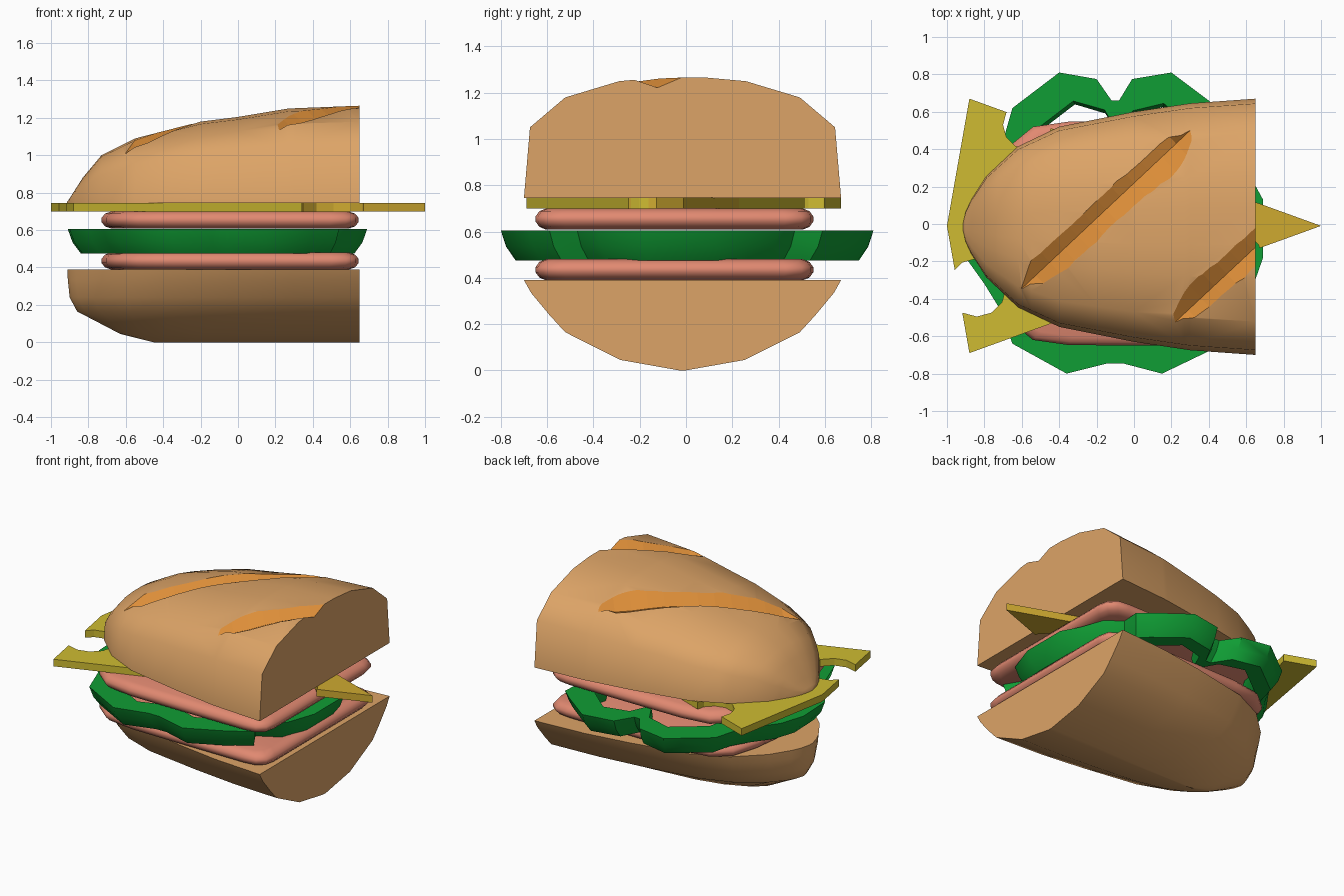
import bpy, bmesh, math
from mathutils import Vector

if "Cube" in bpy.data.objects:
    bpy.data.objects.remove(bpy.data.objects["Cube"])


def material(name, rgb):
    m = bpy.data.materials.new(name)
    m.diffuse_color = (*rgb, 1)
    m.use_nodes = True
    m.node_tree.nodes["Principled BSDF"].inputs["Base Color"].default_value = m.diffuse_color
    return m


BUN = material("bread crust", (0.72, 0.37, 0.135))
SCORE = material("scored crust", (0.72, 0.27, 0.04))
HAM = material("ham pink", (0.75, 0.25, 0.165))
LEAF = material("lettuce green", (0.005, 0.34, 0.035))
CHEESE = material("cheese yellow", (0.62, 0.50, 0.032))
GOLD = material("cheese gold", (0.62, 0.40, 0.030))


def loft(name, rings, mats, loop=False, angle=None):
    """Skin closed rings of points; cap the ends unless looped."""
    bm = bmesh.new()
    vs = [[bm.verts.new(p) for p in r] for r in rings]
    n = len(rings[0])
    for i in range(len(vs) - (0 if loop else 1)):
        a, b = vs[i], vs[(i + 1) % len(vs)]
        for j in range(n):
            k = (j + 1) % n
            bm.faces.new((a[j], a[k], b[k], b[j]))
    if not loop:
        bm.faces.new(vs[0])
        bm.faces.new(vs[-1])
    bmesh.ops.recalc_face_normals(bm, faces=bm.faces)
    me = bpy.data.meshes.new(name)
    bm.to_mesh(me)
    bm.free()
    ob = bpy.data.objects.new(name, me)
    bpy.context.collection.objects.link(ob)
    for m in mats:
        me.materials.append(m)
    if angle:
        smooth(ob, angle)
    return ob


def select(ob):
    bpy.ops.object.select_all(action='DESELECT')
    ob.select_set(True)
    bpy.context.view_layer.objects.active = ob


def smooth(ob, angle):
    select(ob)
    bpy.ops.object.shade_smooth_by_angle(angle=math.radians(angle))


def cut(ob, cutter):
    cutter.hide_render = True
    mod = ob.modifiers.new("cut", 'BOOLEAN')
    mod.operation = 'DIFFERENCE'
    mod.solver = 'EXACT'
    mod.object = cutter
    select(ob)
    bpy.ops.object.modifier_apply(modifier=mod.name)
    bpy.data.objects.remove(cutter)


def interp(table, t):
    if t <= table[0][0]:
        return table[0][1]
    for (a, fa), (b, fb) in zip(table, table[1:]):
        if t <= b:
            return fa + (fb - fa) * (t - a) / (b - a)
    return table[-1][1]


# Shared bun plan (half width along x), crown height, crown cross-section
CY, BASE, END = -0.015, 0.745, 0.65
WIDTH = [(-0.915, 0.015), (-0.9, 0.08), (-0.87, 0.145), (-0.79, 0.27), (-0.62, 0.43),
         (-0.4, 0.535), (0, 0.615), (0.3, 0.66), (0.65, 0.685)]
HEIGHT = [(-0.915, 0.004), (-0.9, 0.025), (-0.83, 0.135), (-0.73, 0.255), (-0.55, 0.345),
          (-0.2, 0.435), (0, 0.46), (0.27, 0.505), (0.65, 0.52)]
SECTION = [(0.15, 1), (0.40, 0.97), (0.74, 0.835), (0.962, 0.587), (1, 0)]


def crown(x, y):
    v = abs(y - CY) / interp(WIDTH, x)
    return BASE + interp(HEIGHT, x) * interp(SECTION, v)


# Top bun: cross-section swept to the nose
rings = []
for x in sorted({p[0] for p in WIDTH + HEIGHT}):
    w, h = interp(WIDTH, x), interp(HEIGHT, x)
    right = [(x, CY + v * w, BASE + u * h) for v, u in SECTION]
    left = [(x, CY - v * w, BASE + u * h) for v, u in reversed(SECTION)]
    rings.append(left + right)
top_bun = loft("top_bun", rings, (BUN, SCORE))


# Diagonal V-shaped scores cut into the crown
def score(start, end, full):
    a, b = Vector(start), Vector(end)
    d = (b - a).normalized()
    side = Vector((-d.y, d.x))
    rings = []
    for i in range(13):
        t = i / 12
        k = interp([(0, 0), (full, 1), (1 - full, 1), (1, 0)], t)
        c, hw = a.lerp(b, t), 0.015 + 0.068 * k
        ring = [(c.x, c.y, crown(c.x, c.y) - 0.042 * k)]
        for s in (1, -1):
            rail, wing = c + side * hw * s, c + side * 2 * hw * s
            ring.append((wing.x, wing.y, crown(rail.x, rail.y) + 0.05))
        rings.append(ring)
    cutter = loft("score_cutter", rings, (BUN, SCORE))
    for p in cutter.data.polygons:
        p.material_index = 1
    cut(top_bun, cutter)


score((-0.6, -0.345), (0.3, 0.5), 0.1)
score((0.22, -0.525), (1.05, 0.25), 0.1)
smooth(top_bun, 50)
for p in top_bun.data.polygons:
    if p.material_index == 1:
        p.use_smooth = False

# Bottom bun: the plan shrinks level by level to a keel
LEVELS = [(0.39, -0.912, 1), (0.335, -0.91, 0.955), (0.24, -0.9, 0.84),
          (0.165, -0.86, 0.74), (0.045, -0.63, 0.39), (0.0, -0.45, 0.02)]
rings = []
for z, tip, s in LEVELS:
    half = [(END + (x - END) * (tip - END) / (-0.915 - END), w * s) for x, w in WIDTH]
    rings.append([(x, CY + w, z) for x, w in half]
                 + [(x, CY - w, z) for x, w in reversed(half)])
loft("bottom_bun", rings, (BUN,), angle=50)

# Ham slices with rounded rims
HALF = [(0.645, 0.48), (0.63, 0.55), (0.58, 0.59), (0.5, 0.6), (0, 0.6), (-0.35, 0.597),
        (-0.54, 0.57), (-0.65, 0.48), (-0.705, 0.3), (-0.73, 0.1)]
PLAN = HALF + [(x, -y) for x, y in reversed(HALF)]
RIM = [(0, 0.05), (0.012, 0.018), (0.035, 0), (0.057, 0), (0.08, 0.018), (0.092, 0.05)]
for name, z0 in (("lower_ham", 0.389), ("upper_ham", 0.608)):
    rings = [[(-0.04 + (x + 0.04) * (1 - i / 0.65), -0.05 + y * (1 - i / 0.65), z0 + z)
              for x, y in PLAN] for z, i in RIM]
    loft(name, rings, (HAM,), angle=50)

# Lettuce: wavy ring leaning outward
LEAF_EDGE = [(0.69, 0.13), (0.63, 0.24), (0.57, 0.4), (0.47, 0.47), (0.48, 0.59), (0.4, 0.66),
             (0.2, 0.81), (-0.01, 0.775), (-0.08, 0.66), (-0.12, 0.66), (-0.2, 0.775),
             (-0.4, 0.81), (-0.65, 0.62), (-0.69, 0.48), (-0.76, 0.36), (-0.86, 0.22),
             (-0.91, 0.06), (-0.9, -0.18), (-0.8, -0.32), (-0.72, -0.45), (-0.65, -0.64),
             (-0.36, -0.8), (-0.14, -0.745), (-0.06, -0.745), (0.15, -0.8), (0.4, -0.68),
             (0.54, -0.59), (0.47, -0.47), (0.62, -0.38), (0.69, -0.18)]
RIB = [(0.0, 0.605), (0.025, 0.535), (0.07, 0.475), (0.17, 0.475), (0.19, 0.54), (0.17, 0.605)]
rings = []
for inset, z in RIB:
    ring = []
    for x, y in LEAF_EDGE:
        r = math.hypot(x, y)
        ring.append((x * (1 - inset / r), y * (1 - inset / r), z))
    rings.append(ring)
loft("lettuce", rings, (LEAF,), loop=True, angle=45)

# Cheese wedge with round bites, gold toward the point
WEDGE = [(1.0, -0.01), (-0.88, 0.67), (-1.0, -0.01), (-0.88, -0.69)]
cheese = loft("cheese", [[(x, y, z) for x, y in WEDGE] for z in (0.699, 0.746)], (CHEESE, GOLD))
for x, y, r in ((-0.84, -0.34, 0.155), (-0.57, 0.53, 0.13), (0.51, -0.2, 0.18)):
    circle = [(x + r * math.cos(a * math.pi / 6), y + r * math.sin(a * math.pi / 6))
              for a in range(12)]
    cut(cheese, loft("bite_cutter", [[(*p, z) for p in circle] for z in (0.6, 0.85)], (CHEESE,)))
bm = bmesh.new()
bm.from_mesh(cheese.data)
bmesh.ops.bisect_plane(bm, geom=bm.verts[:] + bm.edges[:] + bm.faces[:],
                       plane_co=(0.34, 0, 0), plane_no=(1, 0, 0))
for f in bm.faces:
    f.material_index = 1 if f.calc_center_median().x > 0.34 else 0
bm.to_mesh(cheese.data)
bm.free()
